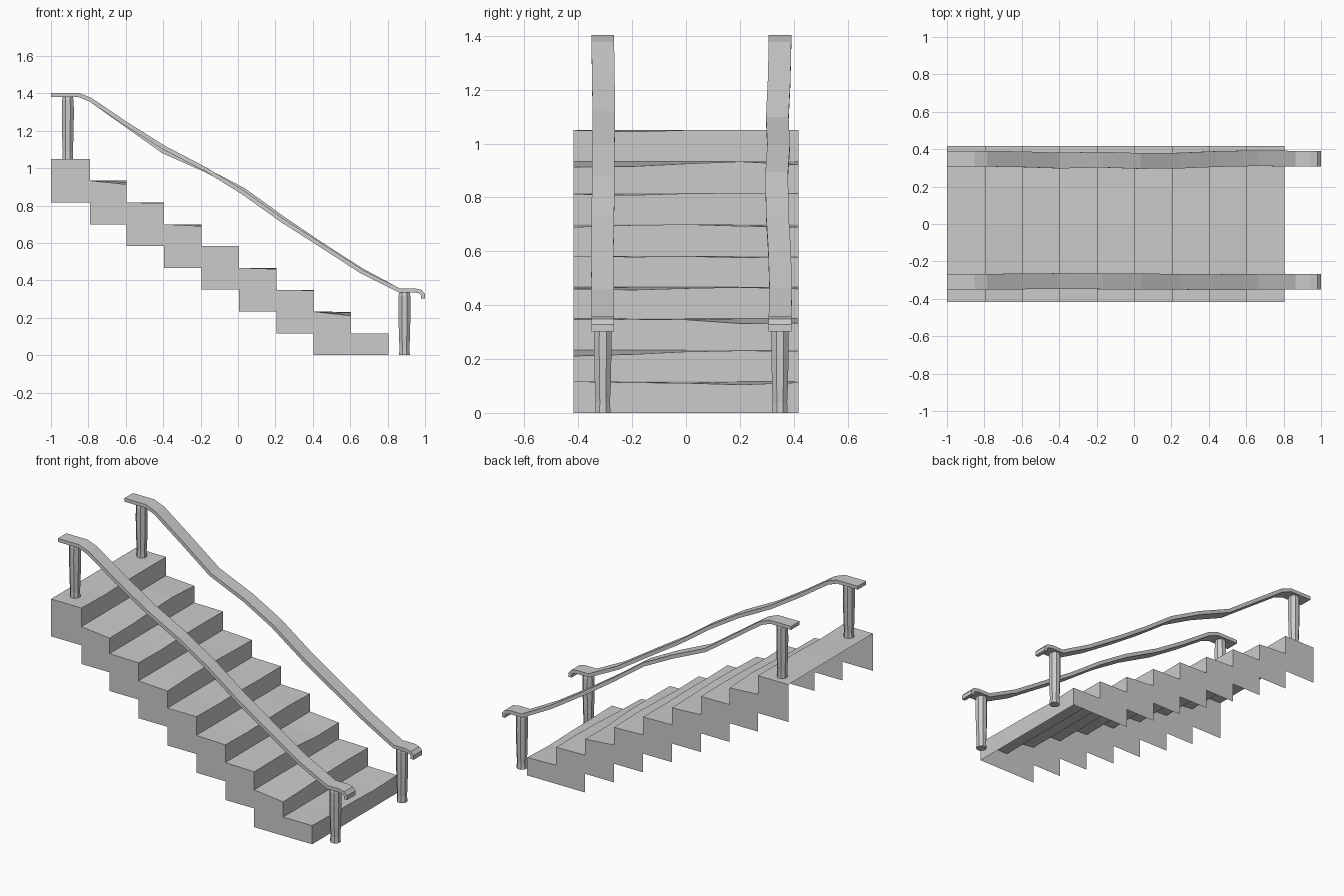
import bpy
import bmesh
import math
from mathutils import Vector

if "Cube" in bpy.data.objects:
    bpy.data.objects.remove(bpy.data.objects["Cube"])


def finish(bm, name, closed=True):
    bmesh.ops.remove_doubles(bm, verts=bm.verts, dist=0.0005)
    bmesh.ops.recalc_face_normals(bm, faces=bm.faces)
    mesh = bpy.data.meshes.new(name)
    bm.to_mesh(mesh)
    bm.free()
    obj = bpy.data.objects.new(name, mesh)
    bpy.context.collection.objects.link(obj)
    return obj


# Stair shell: worn treads, risers and sawtooth sides, open underneath and behind
RISE, HALF, STEPS = 1.05 / 9, 0.418, 9
YS = [-HALF, -0.2, 0.0, 0.2, HALF]
# wear of each tread's front edge across y, from the bottom step up
WEAR = [(.0, .004, .006, .012, .004), (.022, .016, .006, .002, .004),
        (.004, .002, .004, .018, .016), (.006, .01, .004, .0, .006),
        (.0, .004, .002, .006, .004), (.01, .003, .0, .006, .01),
        (.004, .008, .002, .0, .002), (.02, .018, .008, .0, .012),
        (.0, .006, .0, .0, .0)]

bm = bmesh.new()


def face(*pts):
    bm.faces.new([bm.verts.new(p) for p in pts])


for i in range(STEPS):
    front = 0.805 - 0.2 * i if i < 8 else -0.79
    back = 0.805 - 0.2 * (i + 1) if i < 7 else (-0.79 if i == 7 else -1.0)
    top, base = RISE * (i + 1), RISE * i
    low = max(0.0, RISE * (i - 1))
    wear = WEAR[i]
    for j in range(4):
        a, b = YS[j], YS[j + 1]
        fa, fb = top - wear[j], top - wear[j + 1]
        face((front, a, fa), (front, b, fb), (back, b, top), (back, a, top))
        face((front, a, base), (front, b, base), (front, b, fb), (front, a, fa))
    for y, w in ((-HALF, wear[0]), (HALF, wear[4])):
        face((front, y, low), (front, y, top - w), (back, y, top), (back, y, low))
finish(bm, "stair_steps")


# Posts: eight-sided, slightly uneven turned columns
def post(name, x, y, z0, height):
    bm = bmesh.new()
    rings = []
    for t, r in ((0, .031), (.12, .029), (.3, .032), (.7, .035), (.94, .034), (1, .029)):
        rings.append([bm.verts.new((x + r * math.cos(math.pi * (k + .5) / 4),
                                    y + r * math.sin(math.pi * (k + .5) / 4),
                                    z0 + t * height)) for k in range(8)])
    for a, b in zip(rings, rings[1:]):
        for k in range(8):
            bm.faces.new((a[k], a[(k + 1) % 8], b[(k + 1) % 8], b[k]))
    bm.faces.new(rings[0][::-1])
    bm.faces.new(rings[-1])
    finish(bm, name)


# Handrails: flat bar swept along a wavering path with a small curl at the foot
def rail(name, y, path):
    bm = bmesh.new()
    pts = [Vector((x, 0, z)) for x, z, dy in path]
    rings = []
    for i, p in enumerate(pts):
        d0 = (p - pts[max(i - 1, 0)]).normalized()
        d1 = (pts[min(i + 1, len(pts) - 1)] - p).normalized()
        d = (d0 + d1).normalized()
        n = Vector((-d.z, 0, d.x)) * 0.011
        c = y + path[i][2]
        rings.append([bm.verts.new((p.x + s * n.x, c + w, p.z + s * n.z))
                      for s, w in ((-1, -.042), (-1, .042), (1, .042), (1, -.042))])
    for a, b in zip(rings, rings[1:]):
        for k in range(4):
            bm.faces.new((a[k], a[(k + 1) % 4], b[(k + 1) % 4], b[k]))
    bm.faces.new(rings[0][::-1])
    bm.faces.new(rings[-1])
    finish(bm, name)


head = [(-1, 1.392, 0), (-.855, 1.392, 0), (-.79, 1.367, 0)]
foot = [(.86, .347, 0), (.94, .347, 0), (.975, .34, 0), (.989, .325, 0), (.989, .303, 0)]
near = [(-.6, 1.238, .002), (-.4, 1.112, .004), (-.17, .992, .002), (.03, .868, .002),
        (.24, .718, 0), (.43, .597, -.002), (.66, .448, 0)]
far = [(-.6, 1.232, -.003), (-.4, 1.09, -.01), (-.17, .988, -.005), (.03, .884, -.012),
       (.24, .732, -.01), (.43, .603, -.002), (.66, .455, .003)]
for side, y, middle in (("front", -.309, near), ("back", .349, far)):
    rail(side + "_handrail", y, head + middle + foot)
    post(side + "_bottom_post", .89, y, 0, .338)
    post(side + "_top_post", -.91, y, 1.048, .336)
